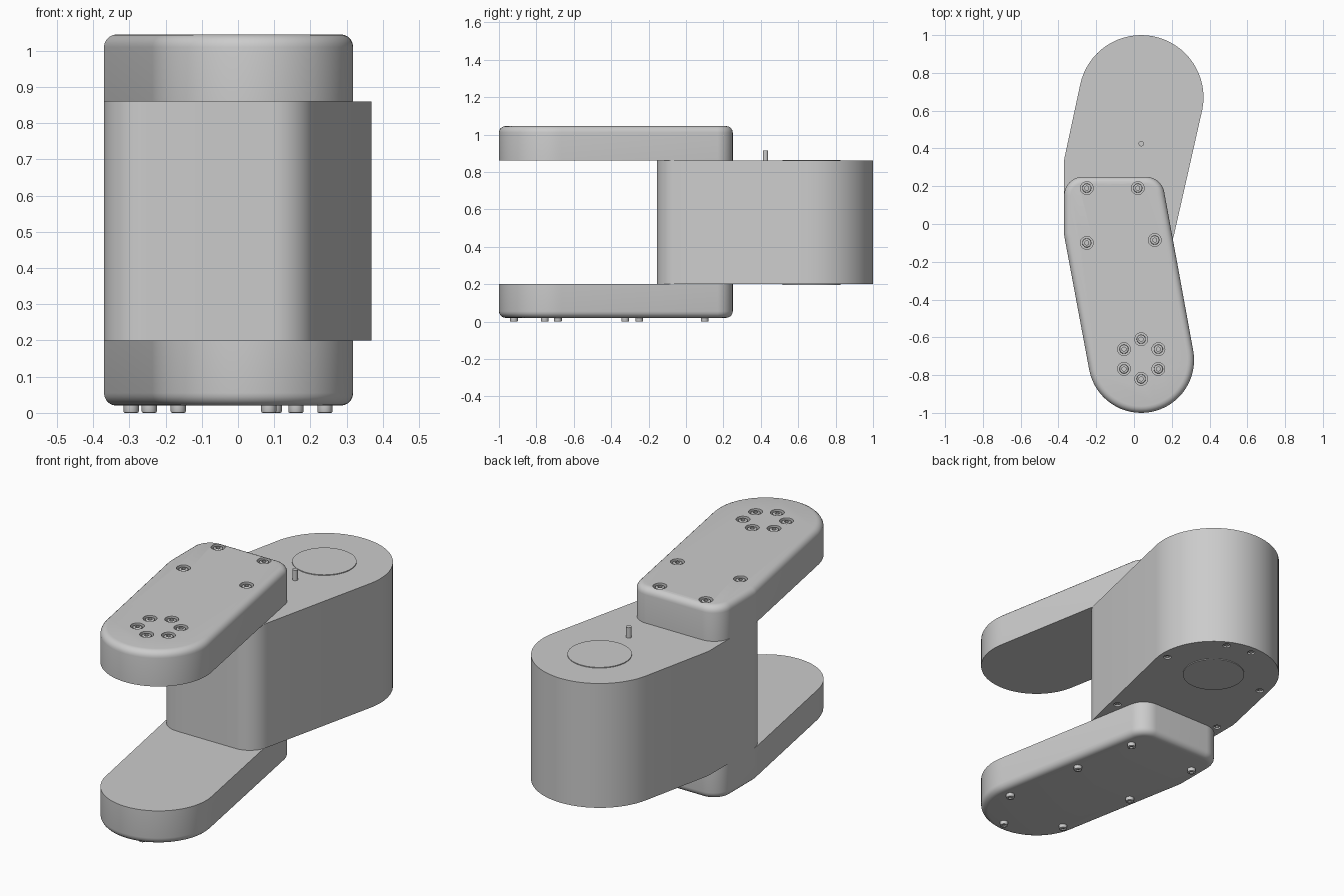
import bpy
import bmesh
from math import cos, sin, pi, radians
from mathutils import Matrix, Vector
from mathutils.geometry import convex_hull_2d

cube = bpy.data.objects.get("Cube")
if cube:
    bpy.data.objects.remove(cube, do_unlink=True)


def finish(name, bm):
    """Turn a bmesh into a named object in the scene."""
    bmesh.ops.recalc_face_normals(bm, faces=bm.faces)
    mesh = bpy.data.meshes.new(name)
    bm.to_mesh(mesh)
    bm.free()
    obj = bpy.data.objects.new(name, mesh)
    bpy.context.collection.objects.link(obj)
    return obj


def select_only(obj):
    bpy.ops.object.select_all(action='DESELECT')
    obj.select_set(True)
    bpy.context.view_layer.objects.active = obj


def smooth(obj):
    select_only(obj)
    bpy.ops.object.shade_smooth_by_angle(angle=radians(30))


def hull_slab(name, circles, z0, z1, round_z=None, bevel=0.035):
    """Extrude the outline wrapped tightly around a set of circles."""
    pts = [Vector((x + r * cos(2 * pi * i / 64), y + r * sin(2 * pi * i / 64)))
           for x, y, r in circles for i in range(64)]
    bm = bmesh.new()
    base = bm.faces.new([bm.verts.new((pts[i].x, pts[i].y, z0))
                         for i in convex_hull_2d(pts)])
    ext = bmesh.ops.extrude_face_region(bm, geom=[base])["geom"]
    top = [v for v in ext if isinstance(v, bmesh.types.BMVert)]
    bmesh.ops.translate(bm, verts=top, vec=(0, 0, z1 - z0))
    bmesh.ops.recalc_face_normals(bm, faces=bm.faces)
    if round_z is not None:
        rim = [e for e in bm.edges
               if all(abs(v.co.z - round_z) < 1e-4 for v in e.verts)]
        bmesh.ops.bevel(bm, geom=rim, offset=bevel, segments=5,
                        profile=0.5, affect='EDGES')
    return finish(name, bm)


def add_cylinder(bm, x, y, z0, z1, r, sides=24):
    place = Matrix.Translation((x, y, (z0 + z1) / 2))
    return bmesh.ops.create_cone(bm, cap_ends=True, segments=sides, radius1=r,
                                 radius2=r, depth=abs(z1 - z0), matrix=place)


def cylinder(name, x, y, z0, z1, r, sides=48):
    bm = bmesh.new()
    add_cylinder(bm, x, y, z0, z1, r, sides)
    smooth(finish(name, bm))


def drill(target, spots, z, depth, r):
    """Sink shallow round holes into a flat surface at height z."""
    bm = bmesh.new()
    for x, y in spots:
        add_cylinder(bm, x, y, z - depth, z + depth, r)
    cutter = finish("hole_cutter", bm)
    cutter.hide_render = True
    mod = target.modifiers.new("holes", 'BOOLEAN')
    mod.operation = 'DIFFERENCE'
    mod.solver = 'EXACT'
    mod.object = cutter
    select_only(target)
    bpy.ops.object.modifier_apply(modifier=mod.name)
    bpy.data.objects.remove(cutter, do_unlink=True)


def screws(name, spots, z_seat, z_head, r):
    """Socket-head screws whose drive recess faces away from the seat."""
    up = 1 if z_head > z_seat else -1
    bm = bmesh.new()
    for x, y in spots:
        made = add_cylinder(bm, x, y, z_seat, z_head, r)
        faces = {f for v in made["verts"] for f in v.link_faces}
        head = max(faces, key=lambda f: f.normal.z * up)
        bmesh.ops.bevel(bm, geom=list(head.edges), offset=r * 0.2,
                        segments=2, profile=0.5, affect='EDGES')
    obj = finish(name, bm)
    # hexagonal drive recess
    bm = bmesh.new()
    for x, y in spots:
        add_cylinder(bm, x, y, z_head - 0.008, z_head + 0.008, r * 0.5, 6)
    cutter = finish("socket_cutter", bm)
    cutter.hide_render = True
    mod = obj.modifiers.new("sockets", 'BOOLEAN')
    mod.solver = 'EXACT'
    mod.object = cutter
    select_only(obj)
    bpy.ops.object.modifier_apply(modifier=mod.name)
    bpy.data.objects.remove(cutter, do_unlink=True)
    smooth(obj)


# Main heights
LOW, HIGH, TOP, FOOT = 0.20, 0.86, 1.045, 0.02
HUB = (0.038, 0.67)

# Tall central housing
body = hull_slab("arm_housing", [(*HUB, 0.33), (-0.27, 0.33, 0.10),
                                 (-0.25, -0.035, 0.12), (0.094, -0.035, 0.12)],
                 LOW, HIGH)
body_spots = [(0.17, 0.93), (0.03, 0.955), (-0.25, 0.69),
              (-0.32, 0.27), (0.21, 0.12), (0.325, 0.65)]
drill(body, body_spots, LOW, 0.015, 0.019)
smooth(body)
screws("housing_screws", body_spots, LOW + 0.015, LOW + 0.004, 0.015)

# Upper and lower fork plates share one outline
fork = [(0.038, -0.72, 0.28), (-0.27, -0.05, 0.10),
        (-0.27, 0.15, 0.10), (0.062, 0.15, 0.10)]
upper = hull_slab("upper_fork_plate", fork, HIGH, TOP, round_z=TOP)
lower = hull_slab("lower_fork_plate", fork, FOOT, LOW, round_z=FOOT)

# Counterbored screws on the upper plate: four corners and a ring of six
upper_spots = [(-0.25, 0.19), (0.02, 0.19), (-0.25, -0.10), (0.11, -0.085)]
upper_spots += [(0.038 + 0.105 * cos(pi / 6 + i * pi / 3),
                 -0.715 + 0.105 * sin(pi / 6 + i * pi / 3)) for i in range(6)]
drill(upper, upper_spots, TOP, 0.02, 0.034)
screws("upper_plate_screws", upper_spots, TOP - 0.02, TOP - 0.004, 0.024)
smooth(upper)
smooth(lower)

# Protruding screws beneath the lower plate
lower_spots = [(0.10, 0.10), (0.16, -0.25), (0.24, -0.685), (0.085, -0.92),
               (-0.165, -0.755), (-0.245, -0.325), (-0.295, 0.10)]
screws("lower_plate_screws", lower_spots, FOOT + 0.002, 0.0, 0.021)

# Thin joint caps and the stop pin
cylinder("upper_joint_cap", *HUB, HIGH - 0.005, HIGH + 0.004, 0.155, 64)
cylinder("lower_joint_cap", *HUB, LOW - 0.004, LOW + 0.005, 0.155, 64)
cylinder("stop_pin", 0.038, 0.425, HIGH - 0.005, 0.915, 0.014, 24)
